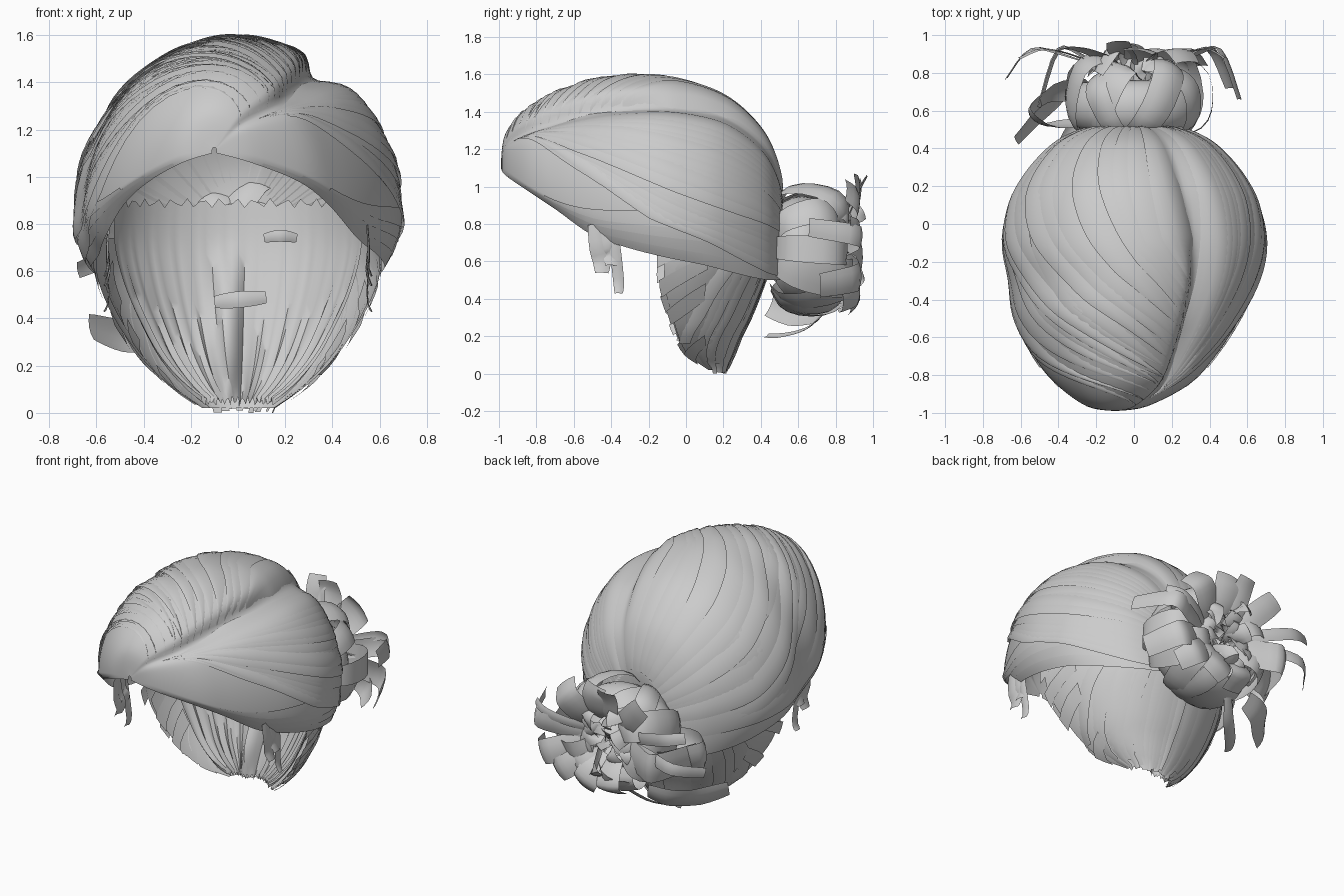
import bpy, math, random
from mathutils import Vector

if "Cube" in bpy.data.objects:
    bpy.data.objects.remove(bpy.data.objects["Cube"])

random.seed(7)
R = random.uniform


def spline(keys, t):
    """Catmull-Rom through equal-length tuples, t in 0..1"""
    n = len(keys) - 1
    f = min(max(t, 0), 1) * n
    i = min(int(f), n - 1)
    f -= i
    p = [keys[min(max(i + k, 0), n)] for k in (-1, 0, 1, 2)]
    return [0.5 * (2 * b + (c - a) * f + (2 * a - 5 * b + 4 * c - d) * f * f
                   + (3 * b - a - 3 * c + d) * f ** 3) for a, b, c, d in zip(*p)]


class Part:
    """Collects grids of points into one smooth mesh object"""
    def __init__(self, name):
        self.name, self.v, self.f = name, [], []

    def grid(self, rows, closed=False):
        o, m = len(self.v), len(rows[0])
        for r in rows:
            self.v += [tuple(p) for p in r]
        for i in range(len(rows) - 1):
            for j in range(m if closed else m - 1):
                k = (j + 1) % m
                self.f.append((o + i * m + j, o + i * m + k, o + (i + 1) * m + k, o + (i + 1) * m + j))

    def ribbon(self, pts, width, facing, cup=0.15, n=14, tip=0.7):
        """Curved band along a path; facing is a point it turns away from"""
        rows = []
        for i in range(n + 1):
            t = i / n
            p = Vector(spline(pts, t))
            tan = Vector(spline(pts, t + .02)) - Vector(spline(pts, t - .02))
            out = (p - Vector(facing)).normalized()
            side = tan.cross(out).normalized()
            nor = side.cross(tan).normalized()
            w = width * (tip + (1 - tip) * math.sin(math.pi * t))
            rows.append([p + side * w * s / 2 - nor * cup * w * s * s for s in (-1, -.5, 0, .5, 1)])
        self.grid(rows)

    def build(self):
        me = bpy.data.meshes.new(self.name)
        me.from_pydata(self.v, [], self.f)
        ob = bpy.data.objects.new(self.name, me)
        bpy.context.collection.objects.link(ob)
        bpy.ops.object.select_all(action='DESELECT')
        ob.select_set(True)
        bpy.context.view_layer.objects.active = ob
        bpy.ops.object.shade_smooth_by_angle(angle=math.radians(50))


# Cap stations front to back: y, centre x, half width, top z, widest z, hem z
CAP = [(-.99, -.1, .01, 1.125, 1.11, 1.1), (-.965, -.09, .16, 1.285, 1.09, 1.06),
       (-.85, -.06, .35, 1.42, 1.01, .98), (-.7, -.05, .48, 1.5, .93, .88),
       (-.5, -.03, .59, 1.565, .87, .74), (-.3, 0, .65, 1.585, .84, .67),
       (-.1, 0, .685, 1.575, .82, .62), (.1, 0, .65, 1.525, .81, .58),
       (.25, 0, .57, 1.45, .81, .54), (.38, 0, .46, 1.33, .8, .51),
       (.46, 0, .35, 1.2, .78, .5), (.51, 0, .2, 1.02, .75, .52),
       (.5, 0, .05, .85, .75, .68)]


def parting(t):
    return 46 + 18 * min(t * 1.6, 1)


def cap(a, t, off=0.0):
    y, cx, w, zt, zc, zb = spline(CAP, t)
    # Right lobe sits lower at the parting than the left one
    d = (a - parting(t)) / (10 if a < parting(t) else 4)
    k = 1 - (.14 - .11 * t) * math.exp(-d * d)
    c, s = math.cos(math.radians(a)), math.sin(math.radians(a))
    h = (zt - zc) if s > 0 else (zc - zb) / math.sin(math.radians(25))
    back = max(0, t - .75) * 2
    front = max(0, .2 - t) * 4
    return Vector((cx + (w * k + off) * c, y + off * (back - front),
                   zc + (h * k + (off if s > 0 else 0)) * s))


shell = Part("hair_cap")
shell.grid([[cap(-25 + 230 * j / 90, i / 60) for j in range(91)] for i in range(61)])
shell.build()

# Swept locks fan from the parting to the knot, each with one lifted edge
locks = Part("swept_locks")


def lock(start, end, t0, width, lift, power):
    rows = []
    flip = 1 if end > 60 else -1
    for i in range(41):
        u = (i / 40) ** 1.3
        t = t0 + (.93 - t0) * u
        p = parting(t) + start
        a = p + (end - p) * (1 - (1 - u) ** power)
        grow = min(1, u * 5)
        w = width * (.1 + .9 * grow)
        rows.append([cap(min(max(a + w * s * flip, -25), 205), t, lift * b * (.2 + .8 * grow))
                     for s, b in ((-.5, -.2), (-.2, .5), (.1, .9), (.35, 1.1), (.5, 1.0))])
    locks.grid(rows)


for i in range(15):
    lock(-5, -18 + 4.8 * i, .12 + R(0, .06), R(9, 15), R(.012, .024), 2.2)
for i in range(11):
    lock(2, 74 + 11 * i, .4 - .024 * i, R(14, 21), R(.012, .022), R(2.4, 3.4))
for i in range(6):
    lock(1, 138 + 11 * i, .21 - .025 * i, R(16, 24), R(.01, .02), R(5, 8))
# Hem bands run along the face edge
for side in (0, 1):
    for k in range(3):
        rows = []
        for i in range(25):
            t = .1 + .06 * k + (.82 - .06 * k) * i / 24
            a0 = -24 + k * 7 + 6 * math.sin(i / 24 * 3)
            rows.append([cap(180 - a if side else a, t, .004 + .003 * k)
                         for a in (a0, a0 + 4, a0 + 8)])
        locks.grid(rows)
locks.build()

# Nape slices: z, half width, front y, back y
NAPE = [(.02, .15, .12, .21), (.1, .27, .01, .25), (.2, .38, -.04, .29), (.3, .46, -.07, .34),
        (.45, .55, -.11, .4), (.6, .6, -.11, .45), (.74, .59, -.1, .47)]


def nape(u, t, off=0.0):
    z, w, yf, yb = spline(NAPE, t)
    c, s = math.cos(math.radians(u)), math.sin(math.radians(u))
    return Vector(((w + off) * c, yf + (yb - yf + off) * s, z - max(0, -t) * .4))


under = Part("nape_hair")
under.grid([[nape(180 * j / 48, i / 24) for j in range(49)] for i in range(25)])
# Nape locks rise from the ragged hem towards the knot
for i in range(30):
    u0 = 3 + 174 * i / 29
    u1 = 90 + (u0 - 90) * .5
    w, t0, o = R(9, 15), R(-.05, .3 * abs(u0 - 90) / 90 + .02), R(.008, .018)
    under.grid([[nape(u0 + (u1 - u0) * k / 12 + w * s, t0 + (.95 - t0) * k / 12, o * b)
                 for s, b in ((-.5, -.1), (0, .8), (.5, 1))] for k in range(13)])
# Ragged lock ends along both front edges
for sx in (0, 1):
    for k in range(9):
        t, d, e = .1 + .09 * k, R(0, 5), R(-.03, .02)
        under.grid([[nape(180 - u if sx else u, t + .1 * q + .006 * u, e) for u in (-d, 4, 14, 24)]
                    for q in (0, .5, 1)])
under.build()

# Inner lining follows the nape, with a folded ridge down the middle
lining = Part("inner_lining")
rows = []
for i in range(25):
    t = i / 24
    row = []
    for j in range(49):
        u = 22 + 136 * j / 48
        p = nape(u, .08 + .9 * t, -.035)
        p.z += .16 * t * t + .02 * math.sin(j * 2.4)
        p.y -= .02 + .1 * math.exp(-((p.x + .04) / .05) ** 2) * math.sin(math.pi * min(1, .15 + t))
        row.append(p)
    rows.append(row)
lining.grid(rows)
lining.build()

# Knot core
C = Vector((0, .62, .66))
core = Part("bun_core")
core.grid([[C + Vector(((.19 + .11 * math.cos(b)) * math.cos(a) * 1.15, .14 * math.sin(b),
                        (.18 + .11 * math.cos(b)) * math.sin(a)))
            for b in [2 * math.pi * k / 16 for k in range(16)]]
           for a in [2 * math.pi * k / 36 for k in range(37)]], closed=True)
core.build()


def polar(profile, ang, twist=0, sx=1.12):
    """Path from (radius, y) pairs turned about the knot axis"""
    return [(r * sx * math.cos(ang + twist * i), y, C.z + r * math.sin(ang + twist * i))
            for i, (r, y) in enumerate(profile)]


# Wide looped ribbons wrap the knot
loops = Part("bun_loops")
for i in range(12):
    g, h = R(.8, 1.04), R(-.05, .05)
    prof = [(.04, .72), (.13, .8 + h), (.25 * g, .85 + h), (.34 * g, .78 + h), (.36 * g, .64), (.32 * g, .52), (.22, .46)]
    loops.ribbon(polar(prof, i * 2 * math.pi / 12 + R(-.2, .2), R(-.2, .2)), R(.14, .23), C, R(0, .15))
# Big side loop on the left
loops.ribbon([(-.3, .72, .58), (-.45, .7, .6), (-.56, .6, .62), (-.48, .52, .64), (-.3, .52, .64)], .2, C, .1)
# Small curls in the rosette
for i in range(18):
    r = R(.03, .16)
    prof = [(r, .74), (r + .03, .85), (r + .09, R(.84, .95)), (r + .15, .8)]
    loops.ribbon(polar(prof, R(0, 6.28), R(-.3, .3)), R(.08, .15), C, .12, 8)
loops.build()

# Loose ribbon ends splay outwards
ends = Part("bun_loose_ends")
for deg, reach, yend, w in [(5, .52, .66, .12), (22, .46, .88, .06), (52, .42, .86, .2), (78, .4, .92, .18),
                            (104, .4, .97, .14), (130, .45, .94, .15), (155, .58, .88, .08),
                            (172, .61, .77, .08), (190, .46, .62, .2), (250, .34, .82, .16),
                            (285, .34, .88, .17), (315, .43, .84, .15), (340, .5, .72, .16)]:
    prof = [(.1, .8), (reach * .5, .89), (reach * .8, .93), (reach, yend)]
    ends.ribbon(polar(prof, math.radians(deg), R(-.08, .08)), w, (0, .3, C.z), .08, 12, .85)
# Hanging tails under the knot
ends.ribbon([(-.25, .76, .36), (-.38, .72, .33), (-.5, .6, .32), (-.63, .45, .36)], .17, (-.4, 0, .6), .1)
ends.ribbon([(-.1, .76, .34), (-.2, .65, .24), (-.32, .52, .2), (-.38, .43, .2)], .07, C, .1)
# Strands crossing the inside of the nape
ends.ribbon([(-.1, .1, .47), (0, .07, .48), (.12, .09, .49)], .07, (0, .5, .45), .1)
ends.ribbon([(.11, .3, .74), (.18, .28, .75), (.25, .3, .74)], .05, (.18, .6, .75), .1)
ends.build()

# Short wisps by the temples
wisps = Part("temple_wisps")
for sx in (-1, 1):
    for y, z, w in ((-.47, .54, .1), (-.38, .43, .06), (-.42, .58, .09)):
        wisps.ribbon([(sx * .55, y - .02, .8), (sx * .56, y, .68), (sx * .55, y + .02, z + .06),
                      (sx * .57, y + .02, z)], w, (0, y, .7), .1, 8)
wisps.build()
